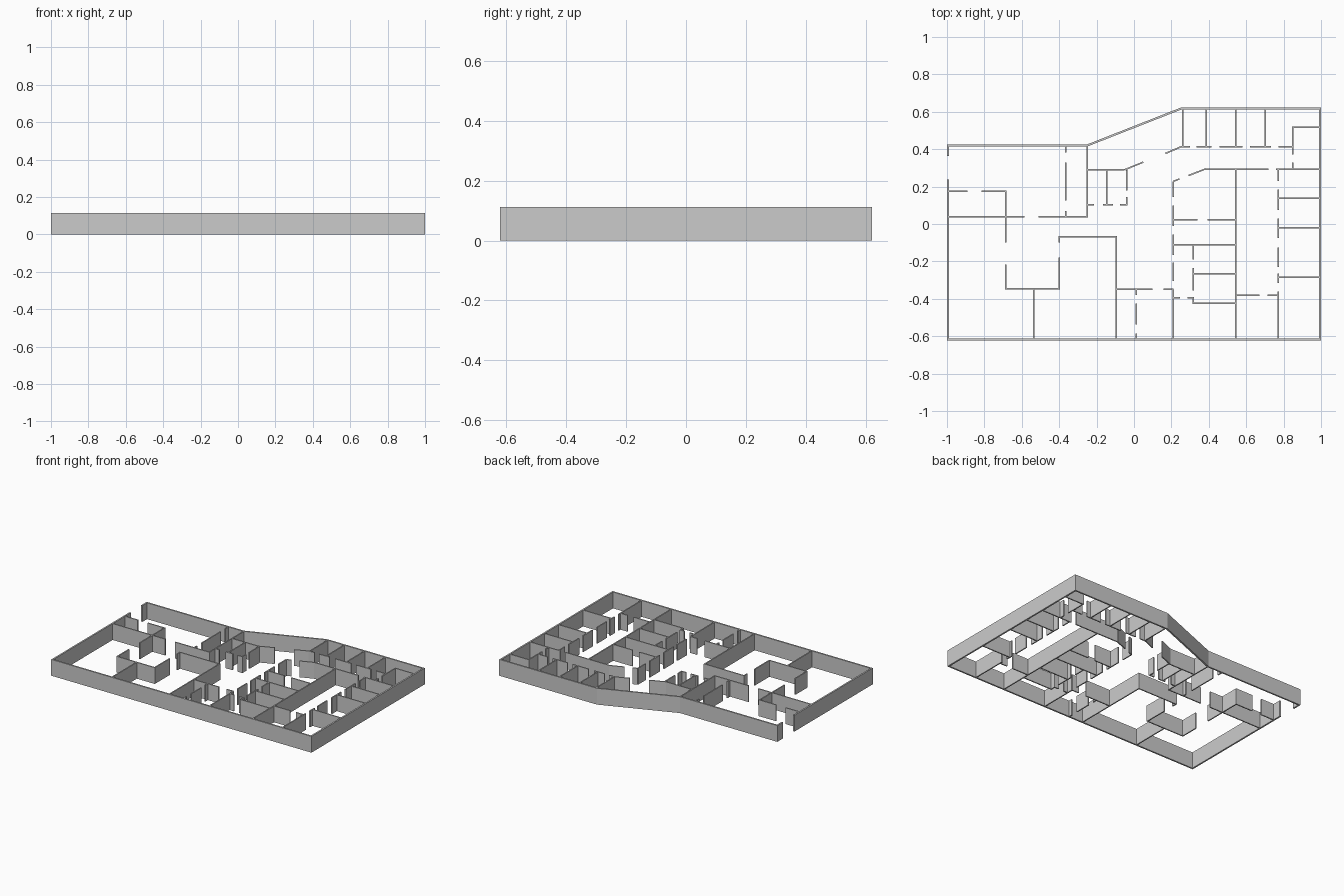
import bpy, bmesh
from mathutils import Vector

H = 0.113      # wall height
OUTER = 0.011  # outer wall thickness
INNER = 0.008  # partition thickness


def finish(name, bm):
    bmesh.ops.recalc_face_normals(bm, faces=bm.faces)
    me = bpy.data.meshes.new(name)
    bm.to_mesh(me)
    bm.free()
    bpy.context.collection.objects.link(bpy.data.objects.new(name, me))


def add_wall(bm, path, thick):
    """Upright wall of constant thickness with mitred corners along an open path."""
    pts = [Vector(p) for p in path]
    dirs = [(b - a).normalized() for a, b in zip(pts, pts[1:])]
    rings = []
    for i, p in enumerate(pts):
        d0, d1 = dirs[max(i - 1, 0)], dirs[min(i, len(dirs) - 1)]
        n0, n1 = Vector((-d0.y, d0.x)), Vector((-d1.y, d1.x))
        m = (n0 + n1).normalized()
        m *= thick / 2 / m.dot(n0)
        rings.append([bm.verts.new((*q, z)) for q, z in
                      ((p + m, 0), (p - m, 0), (p - m, H), (p + m, H))])
    for a, b in zip(rings, rings[1:]):
        for k in range(4):
            j = (k + 1) % 4
            bm.faces.new((a[k], a[j], b[j], b[k]))
    bm.faces.new(rings[0])
    bm.faces.new(rings[-1][::-1])


def partitions(name, across=(), along=(), slanted=()):
    """across: (y, x spans...), along: (x, y spans...); gaps between spans are doors."""
    bm = bmesh.new()
    for y, *spans in across:
        for a, b in spans:
            add_wall(bm, [(a, y), (b, y)], INNER)
    for x, *spans in along:
        for a, b in spans:
            add_wall(bm, [(x, a), (x, b)], INNER)
    for path in slanted:
        add_wall(bm, path, INNER)
    finish(name, bm)


# Outer shell, open at the entrance on the left
bm = bmesh.new()
add_wall(bm, [(-0.9945, 0.237), (-0.9945, -0.6165), (0.9945, -0.6165), (0.9945, 0.6165),
              (0.25, 0.6165), (-0.25, 0.42), (-0.9945, 0.42), (-0.9945, 0.364)], OUTER)
finish("outer_wall", bm)

# Entrance side rooms
partitions("west_partitions",
    across=[(0.174, (-0.99, -0.89), (-0.815, -0.683)),
            (0.04, (-0.99, -0.585), (-0.51, -0.245)),
            (-0.345, (-0.691, -0.395)),
            (-0.067, (-0.403, -0.092))],
    along=[(-0.687, (0.174, -0.1), (-0.217, -0.345)),
           (-0.366, (0.418, 0.382), (0.33, 0.125), (0.07, 0.04)),
           (-0.249, (0.42, 0.04)),
           (-0.399, (-0.345, -0.18), (-0.1, -0.067)),
           (-0.537, (-0.345, -0.615)),
           (-0.096, (-0.067, -0.615))])

# Small cubicles under the sloping wall
partitions("cubicle_partitions",
    across=[(0.29, (-0.249, -0.05)),
            (0.104, (-0.249, -0.215), (-0.165, -0.112), (-0.075, -0.036))],
    along=[(-0.147, (0.29, 0.104)),
           (-0.04, (0.29, 0.18), (0.145, 0.104))],
    slanted=[[(-0.05, 0.29), (0.05, 0.331)]])

# Row of rooms along the back
partitions("north_partitions",
    across=[(0.414, (0.25, 0.3), (0.335, 0.415), (0.457, 0.58), (0.62, 0.733), (0.772, 0.852)),
            (0.516, (0.844, 0.99))],
    along=[(x, (0.414, 0.615)) for x in (0.26, 0.387, 0.543, 0.703)]
          + [(0.848, (0.516, 0.372), (0.33, 0.294))],
    slanted=[[(0.168, 0.377), (0.252, 0.413)]])

# Middle block
partitions("middle_partitions",
    across=[(0.294, (0.382, 0.72), (0.76, 0.99)),
            (0.024, (0.211, 0.34), (0.393, 0.543)),
            (-0.11, (0.211, 0.543)),
            (-0.265, (0.318, 0.543)),
            (-0.425, (0.314, 0.543)),
            (-0.393, (0.211, 0.246), (0.286, 0.318)),
            (-0.35, (-0.096, 0.099), (0.158, 0.211))],
    along=[(0.013, (-0.35, -0.38), (-0.425, -0.537), (-0.585, -0.615)),
           (0.211, (0.228, 0.145), (0.1, -0.01), (-0.055, -0.165), (-0.205, -0.305), (-0.35, -0.615)),
           (0.318, (-0.11, -0.19), (-0.235, -0.355), (-0.39, -0.425)),
           (0.544, (0.294, -0.615))],
    slanted=[[(0.211, 0.228), (0.243, 0.241)], [(0.291, 0.259), (0.384, 0.295)]])

# Right-hand rooms
partitions("east_partitions",
    across=[(y, (0.772, 0.99)) for y in (0.139, -0.019, -0.286)]
           + [(-0.382, (0.543, 0.67), (0.715, 0.772))],
    along=[(0.772, (0.294, 0.23), (0.185, 0.075), (0.03, -0.075),
            (-0.125, -0.23), (-0.265, -0.315), (-0.36, -0.615))])
